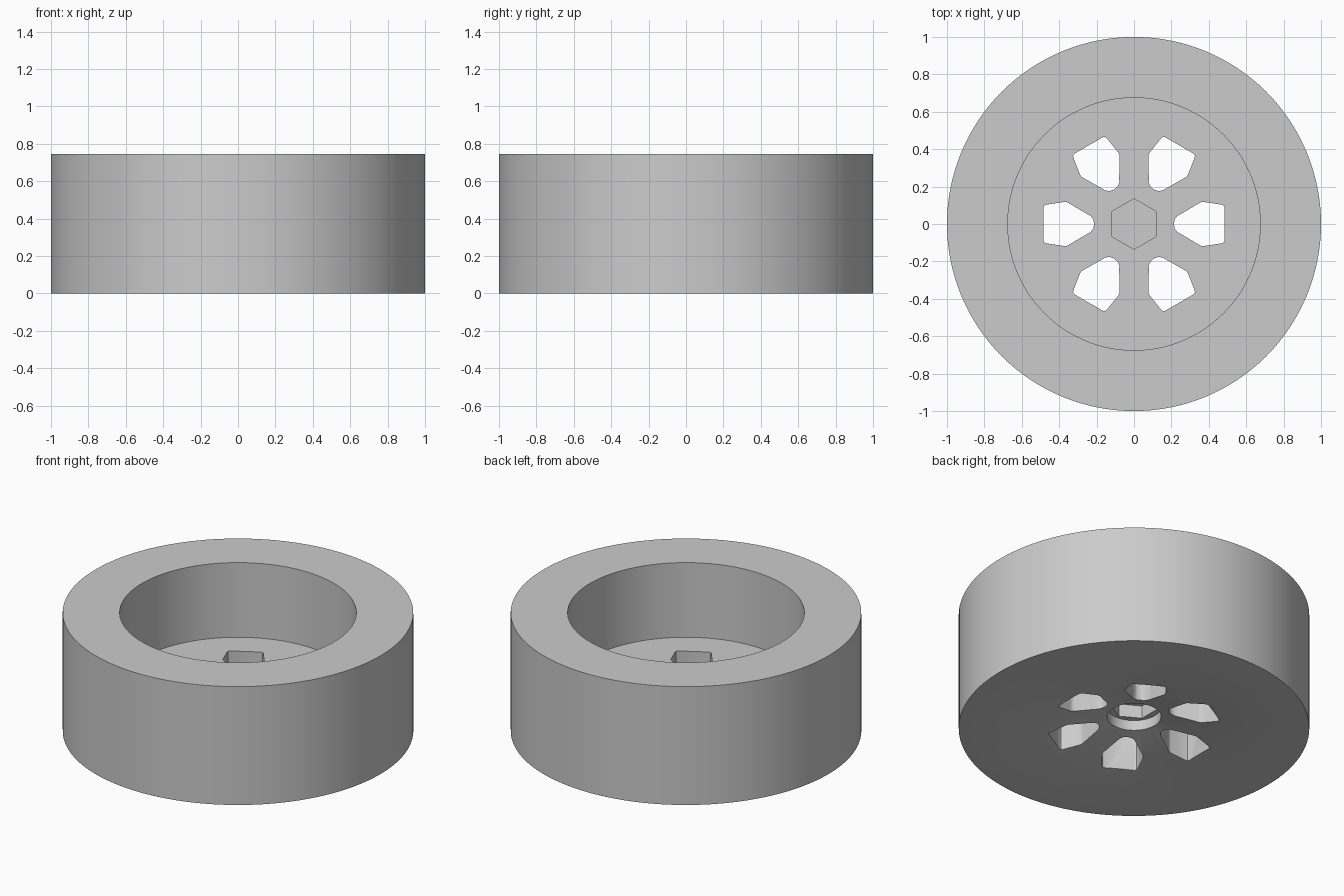
import bpy, bmesh, math
from math import cos, sin, pi

if "Cube" in bpy.data.objects:
    bpy.data.objects.remove(bpy.data.objects["Cube"])

GREY = (0.6, 0.6, 0.6, 1)
mat = bpy.data.materials.new("plain_grey")
mat.use_nodes = True
mat.diffuse_color = GREY
mat.node_tree.nodes["Principled BSDF"].inputs["Base Color"].default_value = GREY


def loft(name, rings):
    """Join rings of points into a closed solid with flat end caps."""
    bm = bmesh.new()
    loops = [[bm.verts.new(p) for p in ring] for ring in rings]
    n = len(loops[0])
    for a, b in zip(loops, loops[1:]):
        for i in range(n):
            j = (i + 1) % n
            bm.faces.new((a[i], a[j], b[j], b[i]))
    bm.faces.new(loops[0])
    bm.faces.new(loops[-1])
    bmesh.ops.recalc_face_normals(bm, faces=bm.faces)
    mesh = bpy.data.meshes.new(name)
    bm.to_mesh(mesh)
    bm.free()
    mesh.materials.append(mat)
    obj = bpy.data.objects.new(name, mesh)
    bpy.context.collection.objects.link(obj)
    return obj


def circle(r, z, n=128, turn=0.0):
    return [(r * cos(turn + 2 * pi * i / n), r * sin(turn + 2 * pi * i / n), z)
            for i in range(n)]


def cut(target, cutter):
    cutter.hide_render = True
    mod = target.modifiers.new("cut", 'BOOLEAN')
    mod.operation = 'DIFFERENCE'
    mod.solver = 'EXACT'
    mod.object = cutter
    bpy.context.view_layer.objects.active = target
    bpy.ops.object.modifier_apply(modifier=mod.name)
    bpy.data.objects.remove(cutter)


# Wheel body: round counterbore, dished underside, tread, wide bore and web
profile = [(0.154, 0.14), (0.154, 0.076), (0.53, 0), (1, 0),
           (1, 0.745), (0.675, 0.745), (0.675, 0.275)]
wheel = loft("wheel", [circle(r, z) for r, z in profile])

# Six window openings between the spokes
half = [(0.213, 0), (0.218, 0.025), (0.232, 0.043), (0.255, 0.056),
        (0.35, 0.112), (0.36, 0.117), (0.372, 0.118), (0.465, 0.104),
        (0.48, 0.099), (0.485, 0.088)]
outline = half + [(x, -y) for x, y in reversed(half[1:])]
for k in range(6):
    c, s = cos(k * pi / 3), sin(k * pi / 3)
    window = loft("window_cutter", [
        [(x * c - y * s, x * s + y * c, z) for x, y in outline] for z in (-0.1, 0.4)])
    cut(wheel, window)

# Hexagonal hub sockets above and below a thin central wall
for low, high in ((0.26, 0.4), (0.1, 0.22)):
    cut(wheel, loft("hex_cutter", [circle(0.135, z, 6, pi / 6) for z in (low, high)]))

bpy.ops.object.select_all(action='DESELECT')
wheel.select_set(True)
bpy.context.view_layer.objects.active = wheel
bpy.ops.object.shade_smooth_by_angle(angle=math.radians(25))
